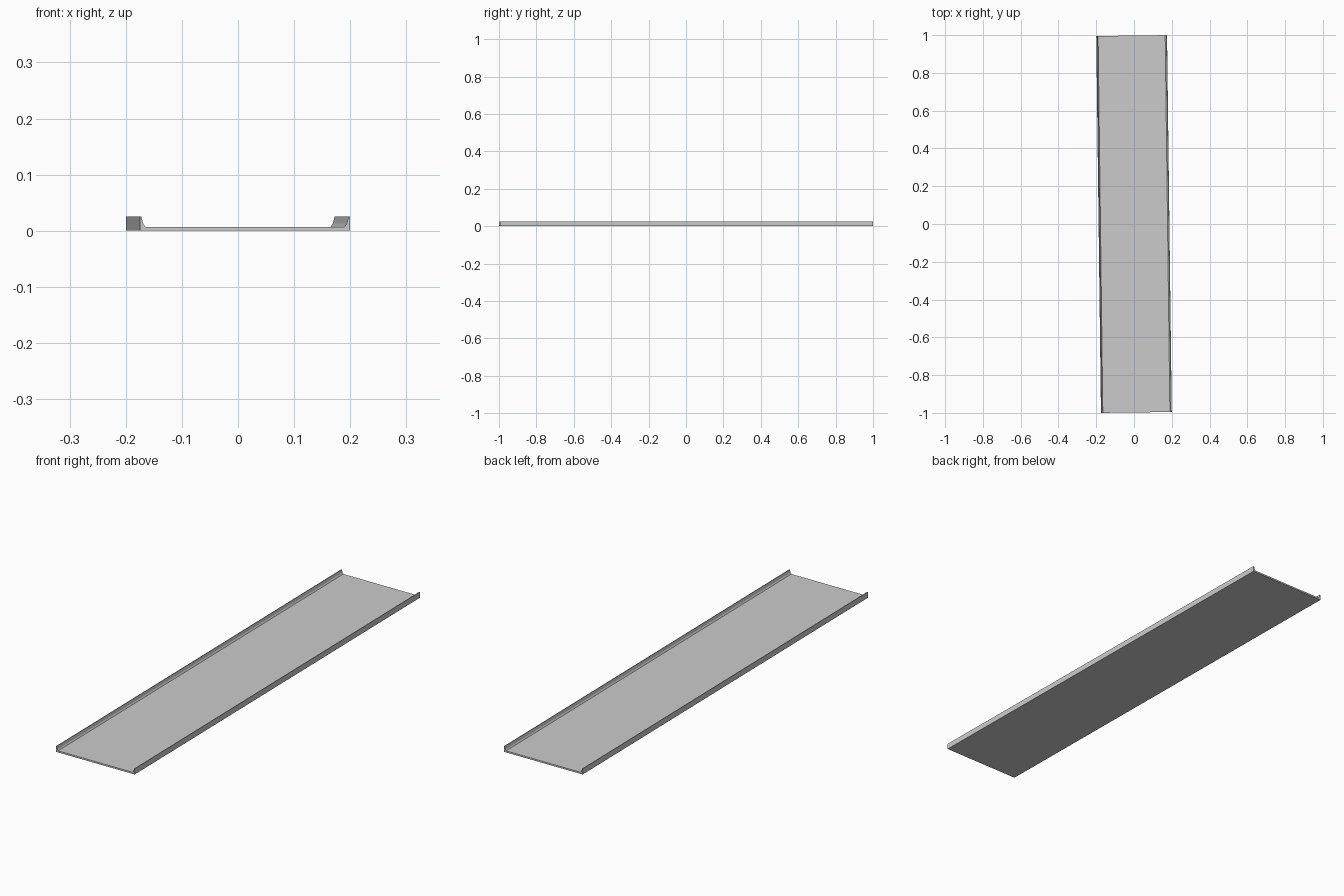
import bpy, bmesh
from mathutils import Matrix

if "Cube" in bpy.data.objects:
    bpy.data.objects.remove(bpy.data.objects["Cube"])

ANGLE = 0.0125            # slight turn about z
HALF_W, HALF_L = 0.1875, 0.9976
HEIGHT, FLOOR = 0.025, 0.007

# right half of the channel section, mirrored for the left
right = [(HALF_W, 0), (HALF_W, HEIGHT), (HALF_W - 0.003, HEIGHT),
         (HALF_W - 0.006, 0.013), (HALF_W - 0.010, FLOOR)]
profile = right + [(-x, z) for x, z in reversed(right)]

# shallow tray channel: section extruded along y
bm = bmesh.new()
face = bm.faces.new([bm.verts.new((x, -HALF_L, z)) for x, z in profile])
ext = bmesh.ops.extrude_face_region(bm, geom=[face], use_keep_orig=True)
verts = [g for g in ext["geom"] if isinstance(g, bmesh.types.BMVert)]
bmesh.ops.translate(bm, verts=verts, vec=(0, 2 * HALF_L, 0))
bmesh.ops.rotate(bm, verts=bm.verts, matrix=Matrix.Rotation(ANGLE, 3, 'Z'))
bmesh.ops.recalc_face_normals(bm, faces=bm.faces)

mesh = bpy.data.meshes.new("channel_tray")
bm.to_mesh(mesh)
bm.free()
bpy.context.collection.objects.link(bpy.data.objects.new("channel_tray", mesh))
